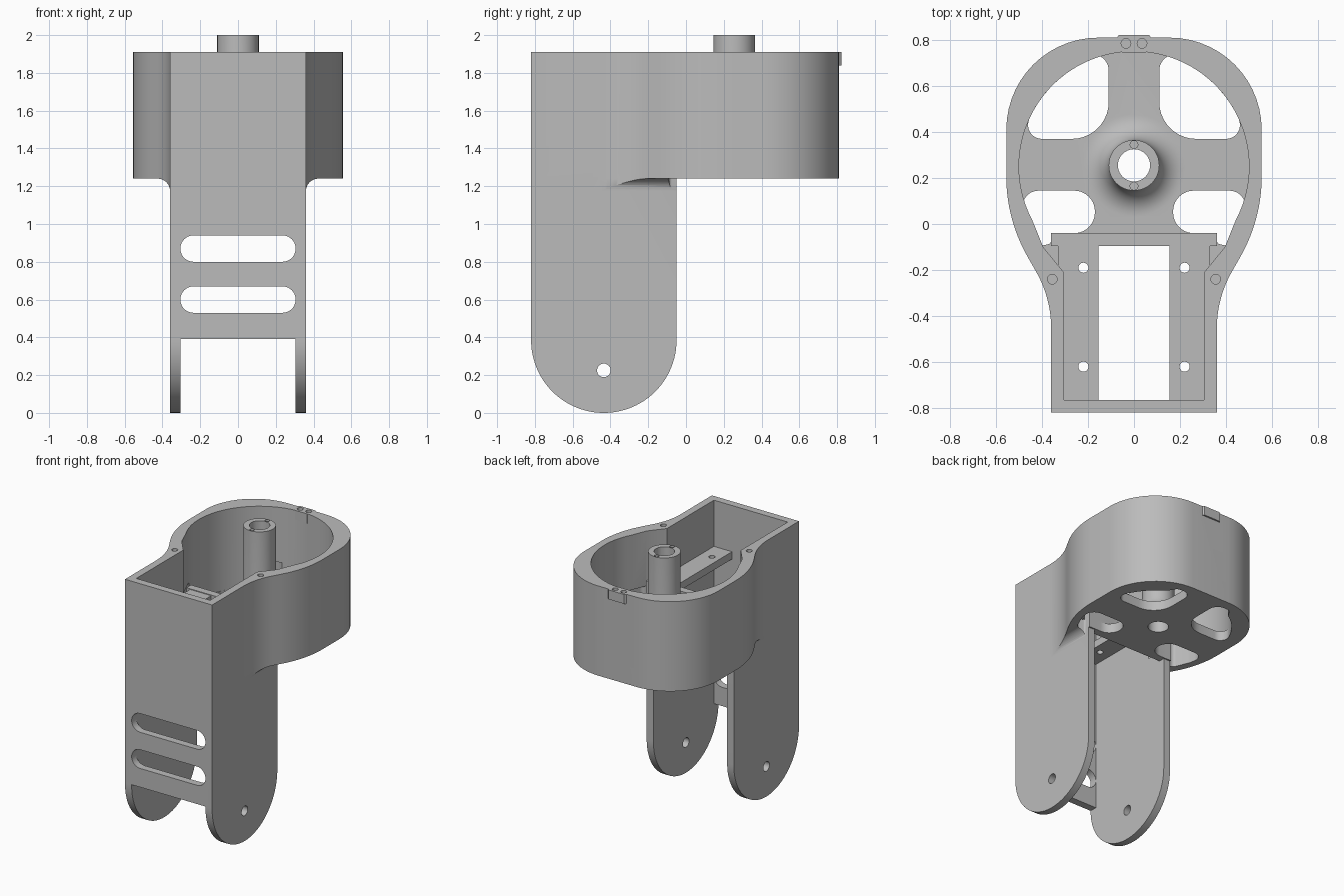
import bpy, bmesh, math
from mathutils import Vector

if "Cube" in bpy.data.objects:
    bpy.data.objects.remove(bpy.data.objects["Cube"])

grey = bpy.data.materials.new("plain grey")
grey.use_nodes = True
GREY = (0.5, 0.5, 0.5, 1)
grey.diffuse_color = GREY
grey.node_tree.nodes["Principled BSDF"].inputs["Base Color"].default_value = GREY


def rounded(corners, steps=14):
    """Polygon from (u, v, radius) corners, each rounded by a tangent arc."""
    out, n = [], len(corners)
    for i, (u, v, r) in enumerate(corners):
        p = Vector((u, v))
        if not r:
            out.append(p)
            continue
        a = (Vector(corners[i - 1][:2]) - p).normalized()
        b = (Vector(corners[(i + 1) % n][:2]) - p).normalized()
        half = a.angle(b) / 2
        start, end = p + a * r / math.tan(half), p + b * r / math.tan(half)
        centre = p + (a + b).normalized() * r / math.sin(half)
        sweep = math.pi - 2 * half
        for k in range(steps + 1):
            t = k / steps
            s0, s1 = math.sin((1 - t) * sweep), math.sin(t * sweep)
            out.append(centre + ((start - centre) * s0 + (end - centre) * s1) / math.sin(sweep))
    return out


def circle(u, v, r, n=32):
    return [Vector((u + r * math.cos(2 * math.pi * k / n), v + r * math.sin(2 * math.pi * k / n)))
            for k in range(n)]


def rect(u0, u1, v0, v1, r=0):
    return rounded([(u0, v0, r), (u1, v0, r), (u1, v1, r), (u0, v1, r)])


def mirror(half):
    """Close a right-hand half outline with its mirror image."""
    return half + [(-c[0],) + tuple(c[1:]) for c in reversed(half)]


def finish(name, bm):
    bmesh.ops.remove_doubles(bm, verts=bm.verts, dist=1e-5)
    bmesh.ops.recalc_face_normals(bm, faces=bm.faces)
    mesh = bpy.data.meshes.new(name)
    bm.to_mesh(mesh)
    bm.free()
    mesh.materials.append(grey)
    ob = bpy.data.objects.new(name, mesh)
    bpy.context.collection.objects.link(ob)
    return ob


def prism(name, pts, lo, hi, axis="z"):
    place = {"z": lambda u, v, w: (u, v, w), "x": lambda u, v, w: (w, u, v),
             "y": lambda u, v, w: (u, w, v)}[axis]
    bm = bmesh.new()
    base = bm.faces.new([bm.verts.new(place(p[0], p[1], lo)) for p in pts])
    ext = bmesh.ops.extrude_face_region(bm, geom=[base])
    moved = [g for g in ext["geom"] if isinstance(g, bmesh.types.BMVert)]
    bmesh.ops.translate(bm, verts=moved, vec=Vector(place(0, 0, hi - lo)))
    return finish(name, bm)


def combine(target, tool, operation):
    mod = target.modifiers.new(operation, "BOOLEAN")
    mod.operation, mod.solver, mod.object = operation, "EXACT", tool
    bpy.context.view_layer.objects.active = target
    bpy.ops.object.modifier_apply(modifier=mod.name)
    bpy.data.objects.remove(tool)


def add(tool):
    combine(body, tool, "UNION")


def cut(pts, lo, hi, axis="z"):
    combine(body, prism("cutter", pts, lo, hi, axis), "DIFFERENCE")


FLOOR, DECK, RIM = 1.24, 1.31, 1.91
FRONT, BACK, HUB_Y = -0.82, -0.05, 0.255

# housing shell outline: narrow front flaring into a round back
outline = rounded(mirror([(0.36, FRONT, 0), (0.36, -0.322, 0.5), (0.555, 0.02, 0.7), (0.555, 0.81, 0.4)]))
body = prism("bracket_body", outline, FLOOR, RIM)

# legs with rounded feet
add(prism("legs", rounded([(FRONT, 0, 0.3849), (BACK, 0, 0.3849), (BACK, 1.28, 0), (FRONT, 1.28, 0)], 24),
          -0.36, 0.36, "x"))

# fillets between legs and overhanging housing
for s in (1, -1):
    r = 0.065
    arc = [(s * (0.36 + r - r * math.cos(a)), FLOOR - r + r * math.sin(a))
           for a in (math.pi / 2 * k / 10 for k in range(11))]
    web = prism("fillet", [(s * 0.33, FLOOR - r)] + arc + [(s * (0.36 + r), 1.27), (s * 0.33, 1.27)],
                -0.5, BACK, "y")
    combine(web, prism("trim", outline, 1, 1.4), "INTERSECT")
    add(web)

# upper cavity: round chamber joined to the rectangular bay
bay = [(0.305, -0.765), (0.305, -0.21), (0.395, -0.1)]
chamber = [(0.5 * math.cos(math.radians(a)), 0.25 + 0.5 * math.sin(math.radians(a)))
           for a in range(-28, 90, 4)]
cut(mirror(bay + chamber), DECK, 2.2)

# lower bay, open between the legs
cut(rect(-0.305, 0.305, -0.765, -0.09), -0.1, 1.5)
cut(rect(-0.305, 0.305, -0.765, 0.1), -0.1, FLOOR)
cut(rect(-0.305, 0.305, -0.1, 0.39), -0.9, -0.7, "y")

# front slots and axle hole
for z in (0.53, 0.80):
    cut(rect(-0.305, 0.305, z, z + 0.14, 0.0699), -0.9, -0.7, "y")
cut(circle(-0.435, 0.225, 0.036), -0.5, 0.5, "x")

# cross wall and mounting ledges
add(prism("cross_wall", rect(-0.36, 0.36, -0.095, -0.04), FLOOR, 1.57))
for s in (1, -1):
    add(prism("ledge", rect(*sorted((s * 0.155, s * 0.33)), -0.79, -0.07), 1.51, 1.565))
    for y in (-0.19, -0.62):
        cut(circle(s * 0.22, y, 0.022, 20), 1.45, 1.65)

# hub with a flared foot, spun round its axis
bm = bmesh.new()
flare = [(0.22 - 0.11 * math.sin(a), 1.42 - 0.11 * math.cos(a))
         for a in (math.pi / 2 * k / 10 for k in range(11))]
profile = [(0, 1.27), (0.22, 1.27)] + flare + [(0.11, 2), (0, 2)]
vs = [bm.verts.new((r, HUB_Y, z)) for r, z in profile]
es = [bm.edges.new(e) for e in zip(vs, vs[1:])]
bmesh.ops.spin(bm, geom=vs + es, cent=(0, HUB_Y, 0), axis=(0, 0, 1), angle=2 * math.pi, steps=48)
add(finish("hub", bm))
cut(circle(0, HUB_Y, 0.07, 40), 1.1, 2.1)
for y in (-0.09, 0.09):
    cut(circle(0, HUB_Y + y, 0.017, 16), 1.8, 2.1)

# floor openings leaving a cross of spokes
rear = [(0.11, 0.37, 0.16), (0.11, 0.74, 0.07), (0.23, 0.735, 0.04)]
rear += [(0.5 * math.cos(math.radians(a)), 0.25 + 0.5 * math.sin(math.radians(a)), 0)
         for a in range(58, 22, -5)] + [(0.5, 0.37, 0.06)]
fore = [(0.17, 0.145, 0.09), (0.5, 0.145, 0.07), (0.475, 0.02, 0.1), (0.425, -0.1, 0.03),
        (0.361, -0.085, 0.015), (0.361, -0.04, 0), (0.17, -0.04, 0.09)]
for s in (1, -1):
    for hole in (rear, fore):
        cut([(s * p.x, p.y) for p in rounded(hole, 10)], 1.1, 1.5)

# cable tab on the back rim, and rim screw holes
tab = mirror([(0.05, 0.745, 0), (0.07, 0.76, 0), (0.08, 0.805, 0), (0.065, 0.822, 0)])
add(prism("rim_tab", [c[:2] for c in tab], 1.84, RIM))
for x, y in ((0.035, 0.785), (0.355, -0.24)):
    for s in (1, -1):
        cut(circle(s * x, y, 0.021, 20), 1.7, 2)

bpy.ops.object.select_all(action="DESELECT")
body.select_set(True)
bpy.context.view_layer.objects.active = body
bpy.ops.object.shade_smooth_by_angle(angle=math.radians(30))
